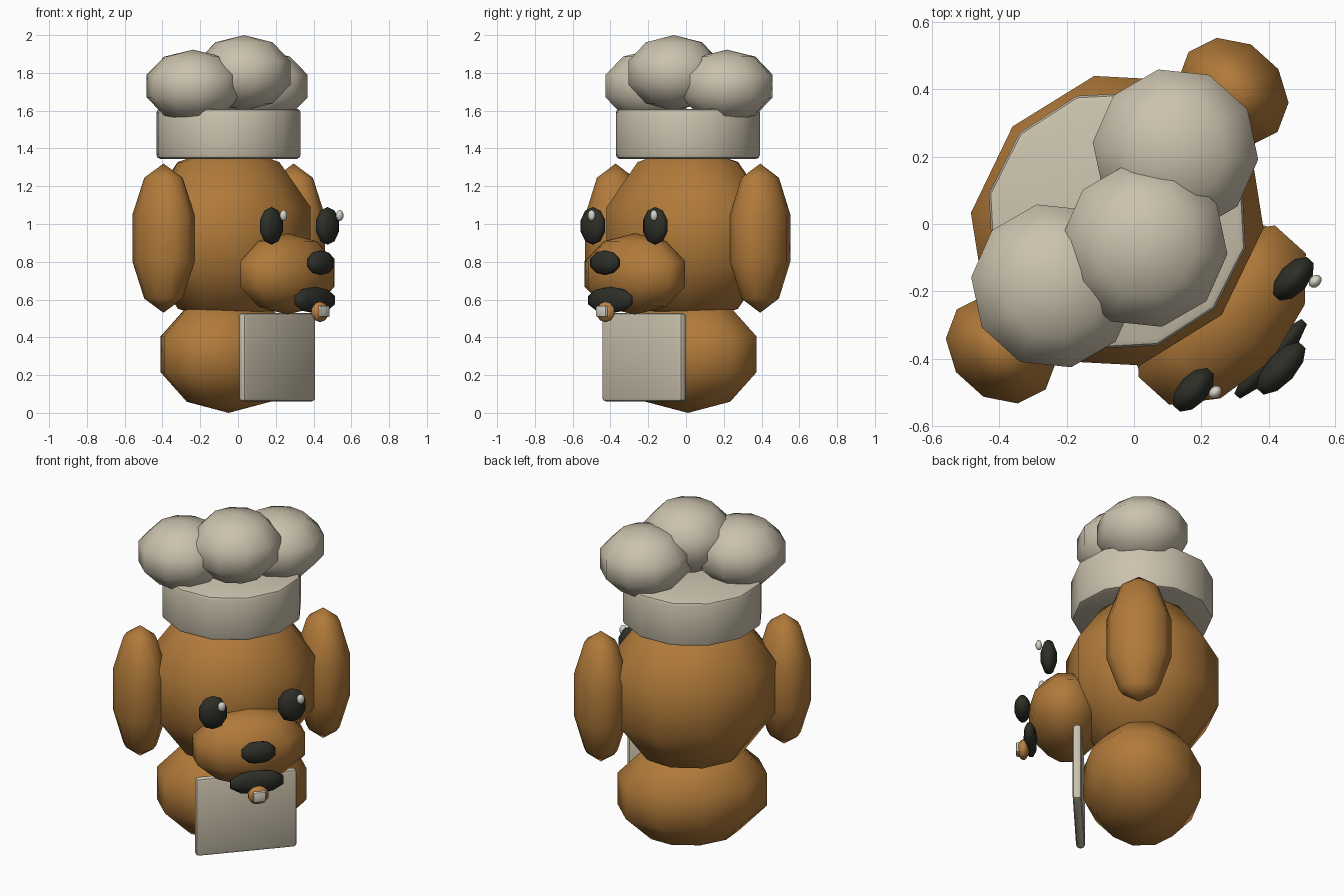
import bpy, bmesh, math
from mathutils import Matrix, Vector

if "Cube" in bpy.data.objects:
    bpy.data.objects.remove(bpy.data.objects["Cube"])

# Parts are laid out facing -y, then the whole figure is turned on its stand.
TURN = Matrix.Translation((-0.05, 0.01, 0)) @ Matrix.Rotation(math.radians(48), 4, 'Z')


def material(name, rgb):
    m = bpy.data.materials.new(name)
    m.diffuse_color = (*rgb, 1)
    m.use_nodes = True
    m.node_tree.nodes["Principled BSDF"].inputs["Base Color"].default_value = m.diffuse_color
    return m


BROWN = material("brown fur", (0.44, 0.195, 0.042))
CREAM = material("cream cloth", (0.60, 0.54, 0.42))
DARK = material("near black", (0.026, 0.028, 0.02))
WHITE = material("soft white", (0.68, 0.65, 0.58))
ORANGE = material("orange tongue", (0.50, 0.22, 0.055))


def finish(name, bm, mat, bevel=0.0):
    """Turn a bmesh into a placed, smooth-shaded object."""
    bmesh.ops.transform(bm, matrix=TURN, verts=bm.verts)
    bmesh.ops.recalc_face_normals(bm, faces=bm.faces)
    me = bpy.data.meshes.new(name)
    bm.to_mesh(me)
    bm.free()
    me.materials.append(mat)
    ob = bpy.data.objects.new(name, me)
    bpy.context.collection.objects.link(ob)
    bpy.ops.object.select_all(action='DESELECT')
    ob.select_set(True)
    bpy.context.view_layer.objects.active = ob
    if bevel:
        mod = ob.modifiers.new("soft edges", 'BEVEL')
        mod.width = bevel
        mod.segments = 2
        mod.limit_method = 'ANGLE'
        mod.angle_limit = math.radians(50)
        bpy.ops.object.modifier_apply(modifier=mod.name)
        bpy.ops.object.shade_smooth_by_angle(angle=math.radians(40))
    else:
        bpy.ops.object.shade_smooth()
    return ob


def place(loc, size):
    return Matrix.Translation(loc) @ Matrix.Diagonal((*size, 1))


def blob(name, loc, size, mat):
    """Low-poly ellipsoid; size holds the three half-axes."""
    bm = bmesh.new()
    bmesh.ops.create_uvsphere(bm, u_segments=10, v_segments=5, radius=1,
                              matrix=place(loc, size))
    finish(name, bm, mat)


def box(name, loc, size, mat, bevel):
    bm = bmesh.new()
    bmesh.ops.create_cube(bm, size=1, matrix=place(loc, size))
    finish(name, bm, mat, bevel)


# Body, head and muzzle
blob("body", (0, 0, 0.31), (0.44, 0.34, 0.31), BROWN)
blob("head", (0, 0, 0.94), (0.49, 0.44, 0.48), BROWN)
blob("muzzle", (0, -0.42, 0.735), (0.335, 0.21, 0.215), BROWN)

# Paired parts: ears, eyes, outer hat puffs
for side, s in (("left", -1), ("right", 1)):
    blob(side + "_ear", (s * 0.515, 0, 0.925), (0.155, 0.187, 0.395), BROWN)
    blob(side + "_eye", (s * 0.222, -0.505, 0.99), (0.083, 0.047, 0.10), DARK)
    blob(side + "_eye_glint", (s * 0.222 + 0.038, -0.558, 1.045),
         (0.023, 0.018, 0.03), WHITE)
    blob(side + "_hat_puff", (s * 0.27, 0.01, 1.73), (0.26, 0.26, 0.193), CREAM)

# Nose, mouth, tongue, tooth
blob("nose", (0, -0.656, 0.795), (0.103, 0.047, 0.066), DARK)
blob("mouth", (0, -0.614, 0.597), (0.165, 0.038, 0.07), DARK)
blob("tongue", (0, -0.652, 0.535), (0.061, 0.033, 0.055), ORANGE)
box("tooth", (0, -0.672, 0.537), (0.07, 0.04, 0.06), WHITE, 0.008)

# Hat band and front puff
bm = bmesh.new()
bmesh.ops.create_cone(bm, cap_ends=True, segments=12, radius1=0.39, radius2=0.39,
                      depth=0.265, matrix=Matrix.Translation((0, 0, 1.4775)))
finish("hat_band", bm, CREAM, 0.02)
blob("front_hat_puff", (0, -0.11, 1.80), (0.26, 0.26, 0.20), CREAM)

# Apron
box("apron", (0, -0.347, 0.295), (0.57, 0.05, 0.47), CREAM, 0.02)
